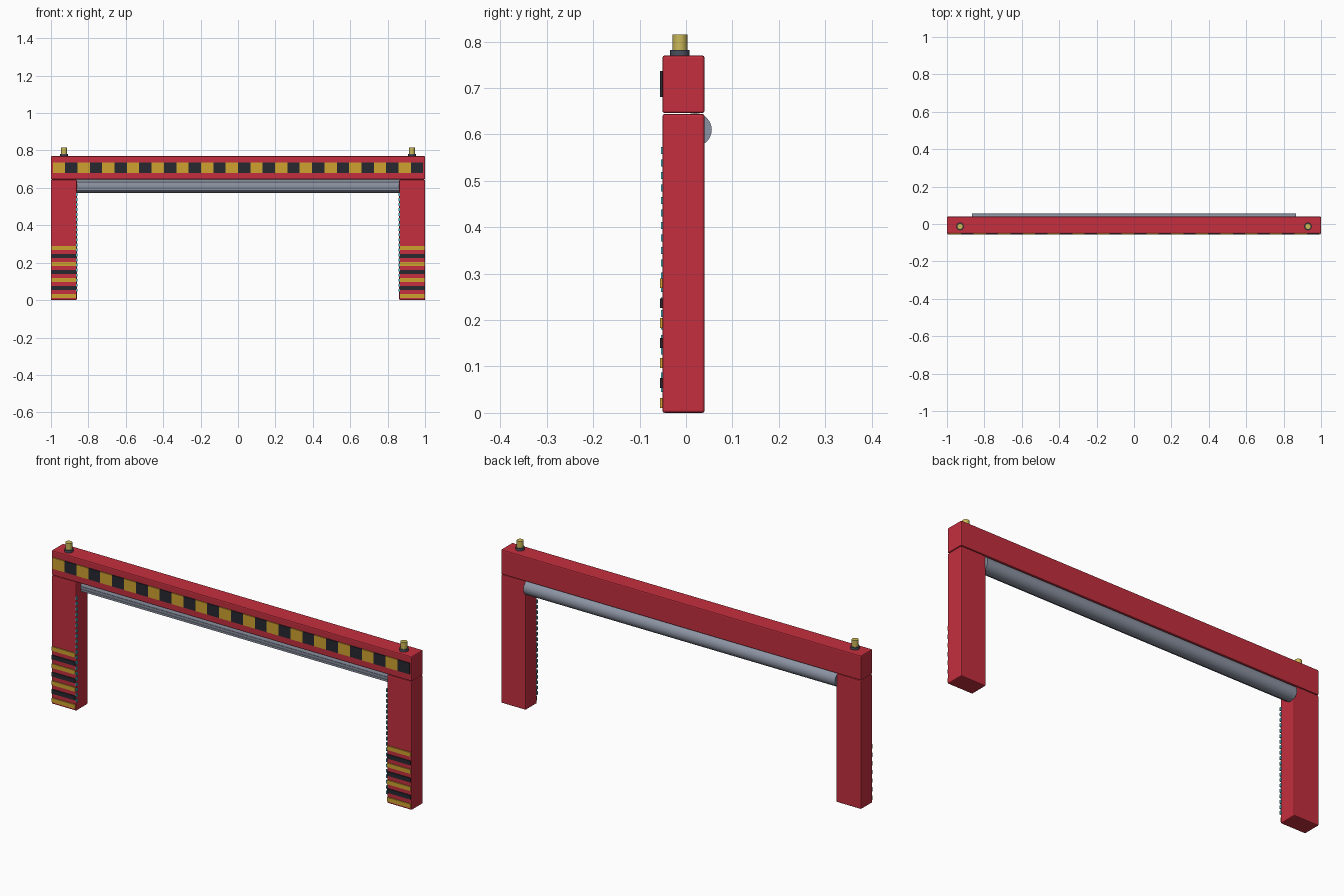
import bpy, math

if "Cube" in bpy.data.objects:
    bpy.data.objects.remove(bpy.data.objects["Cube"])


def material(name, rgb):
    m = bpy.data.materials.new(name)
    m.diffuse_color = (*rgb, 1)
    m.use_nodes = True
    m.node_tree.nodes["Principled BSDF"].inputs["Base Color"].default_value = m.diffuse_color
    return m


RED = material("red paint", (0.55, 0.028, 0.048))
YELLOW = material("hazard yellow", (0.62, 0.36, 0.03))
BLACK = material("hazard black", (0.02, 0.022, 0.03))
STEEL = material("steel", (0.26, 0.29, 0.36))
DARK = material("dark grey", (0.07, 0.08, 0.11))
CYAN = material("cyan light", (0.08, 0.55, 0.65))
AMBER = material("amber lamp", (0.6, 0.48, 0.1))


def box(name, x, y, z, mat, bevel=0):
    """Box from (min, max) ranges."""
    bpy.ops.mesh.primitive_cube_add(size=1, location=[(a + b) / 2 for a, b in (x, y, z)])
    o = bpy.context.object
    o.name = name
    o.scale = [b - a for a, b in (x, y, z)]
    bpy.ops.object.transform_apply(location=False, rotation=False, scale=True)
    o.data.materials.append(mat)
    if bevel:
        m = o.modifiers.new("bevel", "BEVEL")
        m.width = bevel
        m.segments = 2
    return o


def cylinder(name, loc, r, depth, mat, sides, rot=(0, 0, 0)):
    bpy.ops.mesh.primitive_cylinder_add(vertices=sides, radius=r, depth=depth,
                                        location=loc, rotation=rot)
    o = bpy.context.object
    o.name = name
    o.data.materials.append(mat)
    bpy.ops.object.shade_smooth_by_angle(angle=math.radians(35))
    return o


FRONT, BACK = -0.051, 0.04

# Lintel beam across the top
box("lintel", (-1, 1), (FRONT, BACK), (0.646, 0.77), RED, 0.005)

# Hazard plates along the lintel front
n = 30
step = 1.98 / n
for i in range(n):
    x = -0.99 + i * step
    box("lintel_hazard_plate", (x, x + step), (-0.0555, FRONT + 0.001), (0.681, 0.737),
        BLACK if i % 2 else YELLOW)

# Rolled shutter drum and its front slats
cylinder("shutter_drum", (0, 0.0195, 0.61), 0.036, 1.73, STEEL, 24, (0, math.pi / 2, 0))
for z in (0.59, 0.609, 0.628):
    y = 0.0195 - math.sqrt(0.036 ** 2 - (z - 0.61) ** 2)
    box("shutter_slat", (-0.862, 0.862), (y - 0.002, y + 0.006), (z - 0.004, z + 0.004), STEEL)

for side in (-1, 1):
    def span(a, b):
        return tuple(sorted((side * a, side * b)))

    # Post
    box("post", span(0.862, 1), (FRONT, BACK), (0, 0.644), RED, 0.005)

    # Hazard bands on the lower post
    for i in range(7):
        z = 0.011 + i * 0.043
        box("post_hazard_band", span(0.866, 0.996), (-0.056, FRONT + 0.001), (z, z + 0.021),
            BLACK if i % 2 else YELLOW)

    # Row of sensor lights on the inner front edge
    for i in range(20):
        z = 0.045 + i * 0.027
        box("sensor_light", span(0.858, 0.866), (-0.0535, -0.044), (z, z + 0.015), CYAN)

    # Warning lamp on top
    cylinder("lamp_base", (side * 0.93, -0.013, 0.775), 0.021, 0.014, DARK, 16)
    cylinder("lamp", (side * 0.93, -0.013, 0.798), 0.016, 0.034, AMBER, 16)
